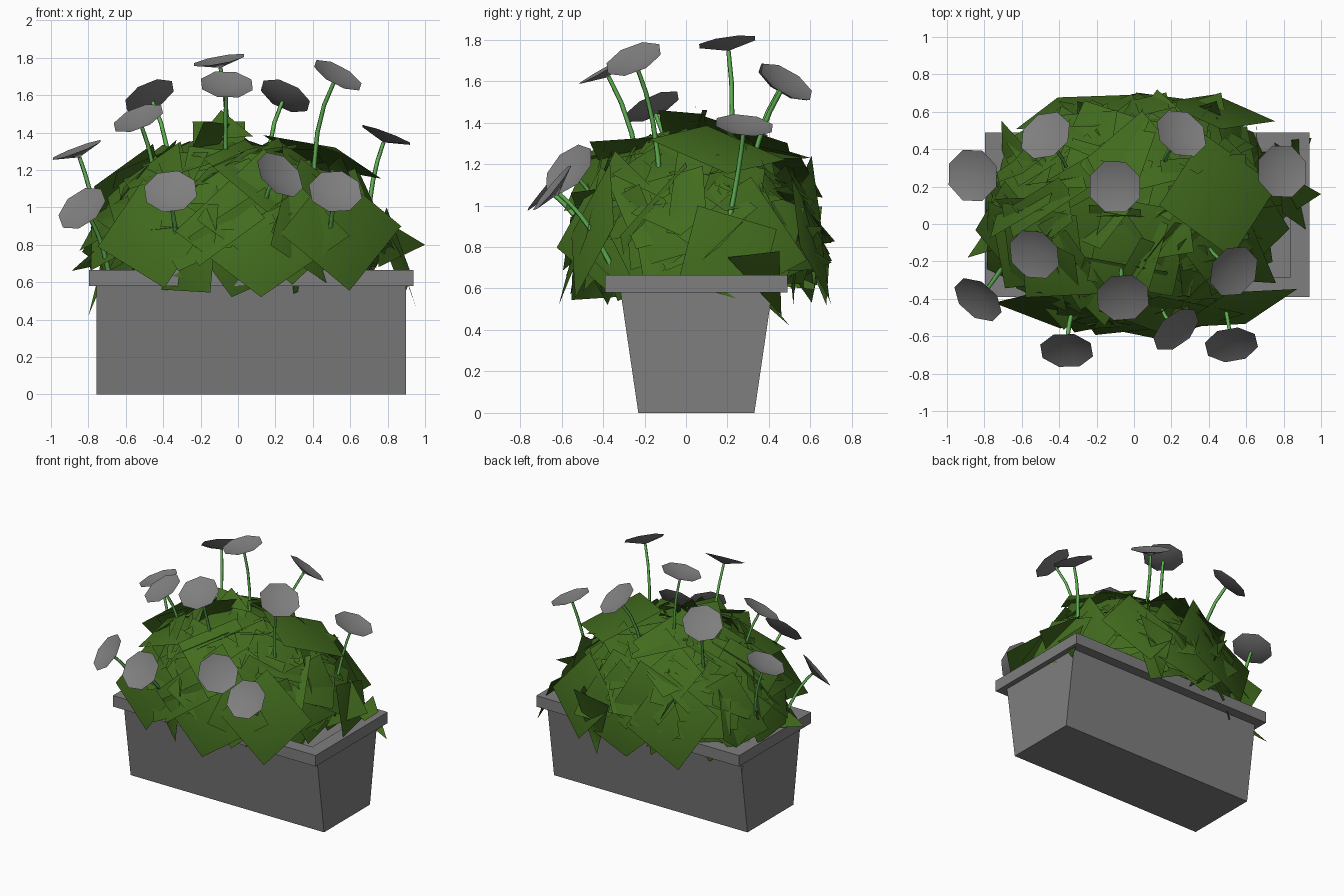
import bpy
import bmesh
import math
import random
from mathutils import Vector

random.seed(11)
cube = bpy.data.objects.get("Cube")
if cube:
    bpy.data.objects.remove(cube, do_unlink=True)


def material(name, rgb):
    mat = bpy.data.materials.new(name)
    mat.use_nodes = True
    mat.diffuse_color = (*rgb, 1)
    mat.node_tree.nodes["Principled BSDF"].inputs["Base Color"].default_value = (*rgb, 1)
    return mat


grey = material("stone grey", (0.21, 0.21, 0.21))
leaf_green = material("leaf green", (0.054, 0.148, 0.013))
stem_green = material("stem green", (0.12, 0.45, 0.09))


def finish(name, bm, mat, smooth=False):
    mesh = bpy.data.meshes.new(name)
    bm.to_mesh(mesh)
    bm.free()
    mesh.materials.append(mat)
    for poly in mesh.polygons:
        poly.use_smooth = smooth
    obj = bpy.data.objects.new(name, mesh)
    bpy.context.collection.objects.link(obj)
    return obj


def frame(normal, spin=0.0):
    """Two unit vectors spanning the plane across a normal."""
    u = normal.orthogonal().normalized()
    v = normal.cross(u)
    return (u * math.cos(spin) + v * math.sin(spin),
            v * math.cos(spin) - u * math.sin(spin))


# Planter: rectangles lofted from the base, over the rim, down to the soil
CX, CY = 0.07, 0.05
sections = [(0.827, 0.28, 0), (0.827, 0.365, 0.58), (0.867, 0.44, 0.58),
            (0.867, 0.44, 0.665), (0.765, 0.335, 0.665), (0.765, 0.335, 0.59)]
bm = bmesh.new()
rings = [[bm.verts.new((CX + sx * hx, CY + sy * hy, z))
          for sx, sy in ((-1, -1), (1, -1), (1, 1), (-1, 1))]
         for hx, hy, z in sections]
for low, high in zip(rings, rings[1:]):
    for i in range(4):
        j = (i + 1) % 4
        bm.faces.new((low[i], low[j], high[j], high[i]))
bm.faces.new(rings[0][::-1])
bm.faces.new(rings[-1])
finish("planter", bm, grey)

# Foliage: overlapping square leaf cards wrapped over a boxy dome
CENTRE = Vector((0.0, 0.06, 0.70))
RADII = Vector((0.74, 0.57, 0.62))
bm = bmesh.new()


def leaf_card(pos, normal, half, spin):
    u, v = frame(normal, spin)
    corners = []
    for a, b in ((-1, -1), (1, -1), (1, 1), (-1, 1)):
        p = pos + u * a * half + v * b * half
        p.x = max(-0.88, min(0.94, p.x))
        p.y = max(-0.66, min(0.76, p.y))
        p.z = max(0.52, min(1.46, p.z))
        corners.append(bm.verts.new(p))
    bm.faces.new(corners)


COUNT = 150
for i in range(COUNT):
    s = 0.12 + 0.88 * (i + 0.5) / COUNT
    ring = math.sqrt(1 - s * s) ** 0.7
    ang = i * 2.39996
    d = Vector((math.cos(ang) * ring, math.sin(ang) * ring, s))
    inner = i % 3 == 0
    pos = CENTRE + d * RADII * (random.uniform(0.6, 0.88) if inner else random.uniform(0.85, 0.98))
    jitter = 1.0 if inner else 0.35
    n = Vector((d.x / RADII.x, d.y / RADII.y, d.z / RADII.z)).normalized()
    tilted = n + Vector([random.uniform(-jitter, jitter) for _ in range(3)])
    if tilted.dot(n) < 0:
        tilted = -tilted
    leaf_card(pos, tilted.normalized(), random.uniform(0.16, 0.25), random.uniform(0, math.tau))

# Large leaves: draped over the rim, at the shoulders and at both ends
for pos, n, half, spin in [
        ((0.13, -0.50, 0.86), (0.05, -1, 0.25), 0.33, math.pi / 4 + 0.75),
        ((0.55, -0.45, 0.88), (0.3, -1, 0.3), 0.24, 0.1),
        ((-0.45, -0.46, 0.86), (-0.2, -1, 0.3), 0.22, 0.2),
        ((0.10, 0.62, 0.76), (0, 1, 0.2), 0.30, 0.2),
        ((-0.30, 0.60, 0.84), (-0.2, 1, 0.3), 0.25, 0.3),
        ((0.45, 0.60, 0.84), (0.2, 1, 0.3), 0.22, 0.1),
        ((0.84, 0.20, 0.76), (0.95, 0.2, 0.3), 0.20, 0.5),
        ((0.45, 0.15, 1.27), (0.3, 0.2, 0.9), 0.24, 0.2),
        ((-0.10, 0.05, 1.34), (-0.1, -1, 0.3), 0.14, 0.8),
        ((-0.15, 0.0, 1.33), (-0.7, 0.6, 0.4), 0.14, 0.7)]:
    leaf_card(Vector(pos), Vector(n).normalized(), half, spin)

# Pointed leaf tips poking out of the bush
for tip in [((0.75, 0.0, 0.68), (1.0, 0.16, 0.8), (0.75, 0.3, 0.95)),
            ((-0.22, 0.04, 1.36), (0.08, 0.04, 1.38), (-0.09, 0.05, 1.52)),
            ((-0.7, 0.1, 0.7), (-0.62, -0.1, 0.9), (-0.89, -0.18, 0.66)),
            ((-0.74, 0.3, 0.66), (-0.66, 0.12, 0.75), (-0.8, 0.5, 0.42)),
            ((0.86, 0.2, 0.75), (0.84, 0.45, 0.78), (0.95, 0.46, 0.47)),
            ((0.5, 0.66, 0.9), (0.2, 0.66, 0.85), (0.3, 0.66, 0.45))]:
    bm.faces.new([bm.verts.new(p) for p in tip])
foliage = finish("foliage", bm, leaf_green, smooth=True)
# Shading halfway between each leaf and the rounded bush
foliage.data.normals_split_custom_set_from_vertices(
    [((v.co - CENTRE).normalized() + v.normal * 0.9).normalized()
     for v in foliage.data.vertices])


# Flowers: shallow eight-sided cups on thin bent stems
def flower(index, head, normal):
    head, normal = Vector(head), Vector(normal).normalized()
    u, v = frame(normal)
    bm = bmesh.new()
    hub = bm.verts.new(head - normal * 0.035)
    rim = []
    for k in range(8):
        a = math.tau * (k + 0.5) / 8
        rim.append(bm.verts.new(head + (u * math.cos(a) + v * math.sin(a)) * 0.147
                                + normal * 0.008))
    for k in range(8):
        bm.faces.new((hub, rim[k], rim[(k + 1) % 8]))
    finish(f"flower_head_{index}", bm, grey, smooth=True)

    # Stem as a tapered square tube along a quadratic bend
    root = Vector((head.x * 0.85 + 0.02, head.y * 0.5, 0.62))
    top = head - normal * 0.035
    bend = top - normal * (top - root).length * 0.4
    bm = bmesh.new()
    loops = []
    steps = 6
    for k in range(steps + 1):
        t = k / steps
        p = root * (1 - t) ** 2 + bend * 2 * t * (1 - t) + top * t * t
        tangent = ((bend - root) * (1 - t) + (top - bend) * t).normalized()
        a = tangent.cross(Vector((0.3, 1, 0))).normalized()
        b = tangent.cross(a)
        r = 0.015 - 0.004 * t
        loops.append([bm.verts.new(p + q * r) for q in (a, b, -a, -b)])
    for low, high in zip(loops, loops[1:]):
        for k in range(4):
            m = (k + 1) % 4
            bm.faces.new((low[k], low[m], high[m], high[k]))
    bmesh.ops.recalc_face_normals(bm, faces=bm.faces)
    finish(f"flower_stem_{index}", bm, stem_green, smooth=True)


flowers = [
    ((-0.86, 0.26, 1.30), (-0.35, -0.1, 0.93)),
    ((-0.47, 0.47, 1.59), (-0.4, 0.5, 0.8)),
    ((-0.10, 0.20, 1.78), (-0.18, -0.14, 0.97)),
    ((0.25, 0.48, 1.59), (0.4, 0.5, 0.8)),
    ((0.79, 0.28, 1.38), (0.35, 0.1, 0.93)),
    ((-0.53, -0.16, 1.47), (-0.35, -0.4, 0.85)),
    ((-0.06, -0.39, 1.65), (0.05, -0.5, 0.87)),
    ((0.53, -0.25, 1.70), (0.45, -0.35, 0.82)),
    ((-0.83, -0.40, 0.99), (-0.5, -0.6, 0.62)),
    ((-0.36, -0.67, 1.08), (-0.05, -0.77, 0.63)),
    ((0.22, -0.56, 1.17), (0.55, -0.62, 0.57)),
    ((0.52, -0.64, 1.08), (0.1, -0.77, 0.63)),
]
for index, (head, normal) in enumerate(flowers, 1):
    flower(index, head, normal)
